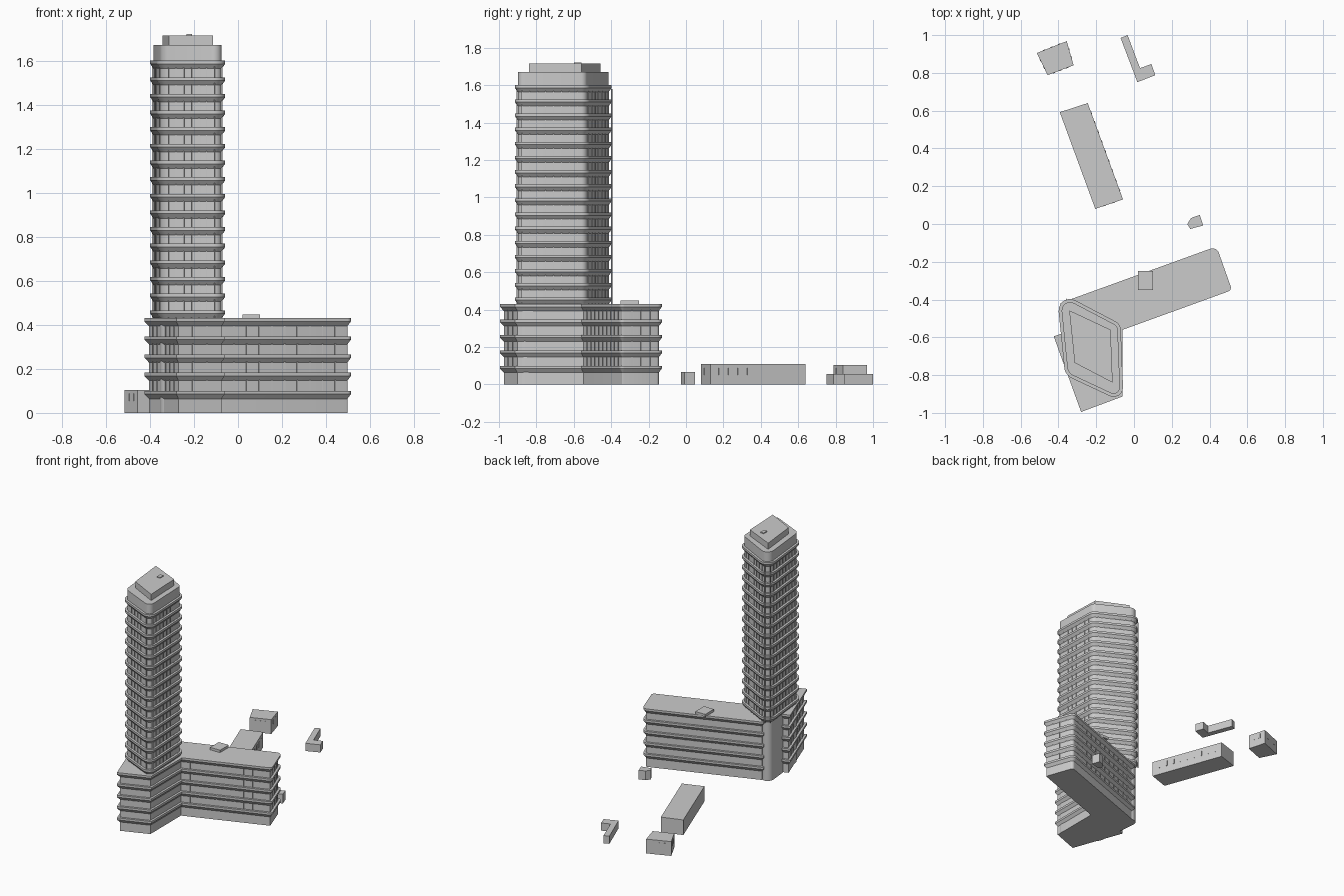
import bpy, bmesh, math
from mathutils import Vector

if "Cube" in bpy.data.objects:
    bpy.data.objects.remove(bpy.data.objects["Cube"])

INSET = 0.016   # how far the walls sit behind the balcony bands


def outline(pts, radii, inset=0.0, steps=6):
    """Clockwise plan polygon, moved inwards by inset, with rounded corners."""
    p = [Vector(q) for q in pts]
    n = len(p)
    corners = []
    for i in range(n):
        d1 = (p[i] - p[i - 1]).normalized()
        d2 = (p[(i + 1) % n] - p[i]).normalized()
        n1, n2 = Vector((d1.y, -d1.x)), Vector((d2.y, -d2.x))
        corners.append(p[i] + (n1 + n2) * (inset / (1 + n1.dot(n2))))
    ring = []
    for i, c in enumerate(corners):
        r = max(radii[i] - inset, 0.006) if radii[i] else 0
        if not r:
            ring.append(c)
            continue
        a = (corners[i - 1] - c).normalized()
        b = (corners[(i + 1) % n] - c).normalized()
        half = a.angle(b) / 2
        centre = c + (a + b).normalized() * (r / math.sin(half))
        t = r / math.tan(half)
        s, e = c + a * t - centre, c + b * t - centre
        total = s.angle(e)
        for k in range(steps + 1):
            f = k / steps
            v = (s * math.sin((1 - f) * total) + e * math.sin(f * total)) / math.sin(total)
            ring.append(centre + v)
    return ring


def finish(name, bm, smooth=False):
    bmesh.ops.recalc_face_normals(bm, faces=bm.faces)
    me = bpy.data.meshes.new(name)
    bm.to_mesh(me)
    bm.free()
    ob = bpy.data.objects.new(name, me)
    bpy.context.collection.objects.link(ob)
    if smooth:
        bpy.ops.object.select_all(action='DESELECT')
        ob.select_set(True)
        bpy.context.view_layer.objects.active = ob
        bpy.ops.object.shade_smooth_by_angle(angle=math.radians(25))
    return ob


def loft(name, pts, radii, profile):
    """Skin a plan outline through (inset, height) steps."""
    bm = bmesh.new()
    rings = [[bm.verts.new((v.x, v.y, z)) for v in outline(pts, radii, d)]
             for d, z in profile]
    n = len(rings[0])
    for lo, hi in zip(rings, rings[1:]):
        for i in range(n):
            j = (i + 1) % n
            bm.faces.new((lo[i], lo[j], hi[j], hi[i]))
    bm.faces.new(rings[0])
    bm.faces.new(rings[-1])
    return finish(name, bm, any(radii))


def prism(name, pts, z0, z1):
    return loft(name, pts, [0] * len(pts), [(0, z0), (0, z1)])


def band(top):
    """Flared balcony band: sloped underside, short upright edge, flat top."""
    return [(INSET, top - 0.036), (0, top - 0.015), (0, top), (INSET, top)]


def wall_boxes(name, pts, inset, spacing, width, depth, z0, z1, edges):
    """Row of thin upright boxes along the chosen plan edges."""
    bm = bmesh.new()
    ring = outline(pts, [0] * len(pts), inset)
    for i in edges:
        a, b = ring[i], ring[(i + 1) % len(ring)]
        d = (b - a).normalized()
        out = Vector((-d.y, d.x)) * depth
        count = max(1, round((b - a).length / spacing) - 1)
        for k in range(count):
            m = a.lerp(b, (k + 1) / (count + 1))
            h = d * (width / 2)
            quad = [m - h - out, m + h - out, m + h + out, m - h + out]
            lo = [bm.verts.new((q.x, q.y, z0)) for q in quad]
            hi = [bm.verts.new((q.x, q.y, z1)) for q in quad]
            bm.faces.new(lo)
            bm.faces.new(hi)
            for s in range(4):
                t = (s + 1) % 4
                bm.faces.new((lo[s], lo[t], hi[t], hi[s]))
    return finish(name, bm)


# Tower: plain shaft to the ground, sixteen bands, plain crown
tower = [(-0.41, -0.352), (-0.071, -0.53), (-0.055, -0.945), (-0.365, -0.80)]
tower_r = [0.06, 0.05, 0.05, 0.07]
profile = [(INSET, 0)]
for i in range(16):
    profile += band(1.60 - (15 - i) * 0.0756)
profile += [(INSET, 1.67)]
loft("tower", tower, tower_r, profile)
wall_boxes("tower_mullions", tower, INSET, 0.04, 0.004, 0.003, 0.43, 1.58, range(4))

# Tower roof plant room and hatch
prism("plant_room", [(-0.343, -0.457), (-0.124, -0.56), (-0.113, -0.84), (-0.314, -0.735)],
      1.67, 1.715)
prism("roof_hatch", [(-0.235, -0.56), (-0.208, -0.56), (-0.208, -0.60), (-0.235, -0.60)],
      1.715, 1.721)

# L-shaped podium with five bands
podium = [(0.437, -0.119), (0.519, -0.35), (-0.06, -0.56), (-0.06, -0.913),
          (-0.28, -0.995), (-0.425, -0.595), (-0.30, -0.55), (-0.345, -0.402)]
podium_r = [0.035, 0.022, 0, 0, 0, 0, 0, 0]
profile = [(INSET, 0)]
for i in range(5):
    profile += band(0.10 + i * 0.0825)
loft("podium", podium, podium_r, profile[:-1])
wall_boxes("podium_mullions", podium, INSET, 0.06, 0.005, 0.003, 0.09, 0.41, [0, 1, 3, 4, 7])
prism("podium_roof_unit", [(0.02, -0.25), (0.10, -0.25), (0.10, -0.35), (0.02, -0.35)],
      0.43, 0.448)

# Low buildings behind
hall = [(-0.393, 0.592), (-0.245, 0.64), (-0.058, 0.13), (-0.205, 0.08)]
prism("long_hall", hall, 0, 0.11)
wall_boxes("long_hall_windows", hall, 0, 0.054, 0.014, 0.002, 0.05, 0.088, [1, 2])

block = [(-0.515, 0.905), (-0.356, 0.968), (-0.32, 0.84), (-0.457, 0.788)]
prism("small_block", block, 0, 0.104)
wall_boxes("small_block_windows", block, 0, 0.04, 0.014, 0.002, 0.055, 0.088, range(4))

prism("corner_shed", [(-0.071, 0.985), (-0.034, 1.0), (0.032, 0.825),
                      (0.092, 0.847), (0.113, 0.788), (0.018, 0.751)], 0, 0.056)
prism("kiosk", [(0.282, 0.0), (0.303, 0.032), (0.348, 0.048),
                (0.367, -0.008), (0.298, -0.026)], 0, 0.067)
